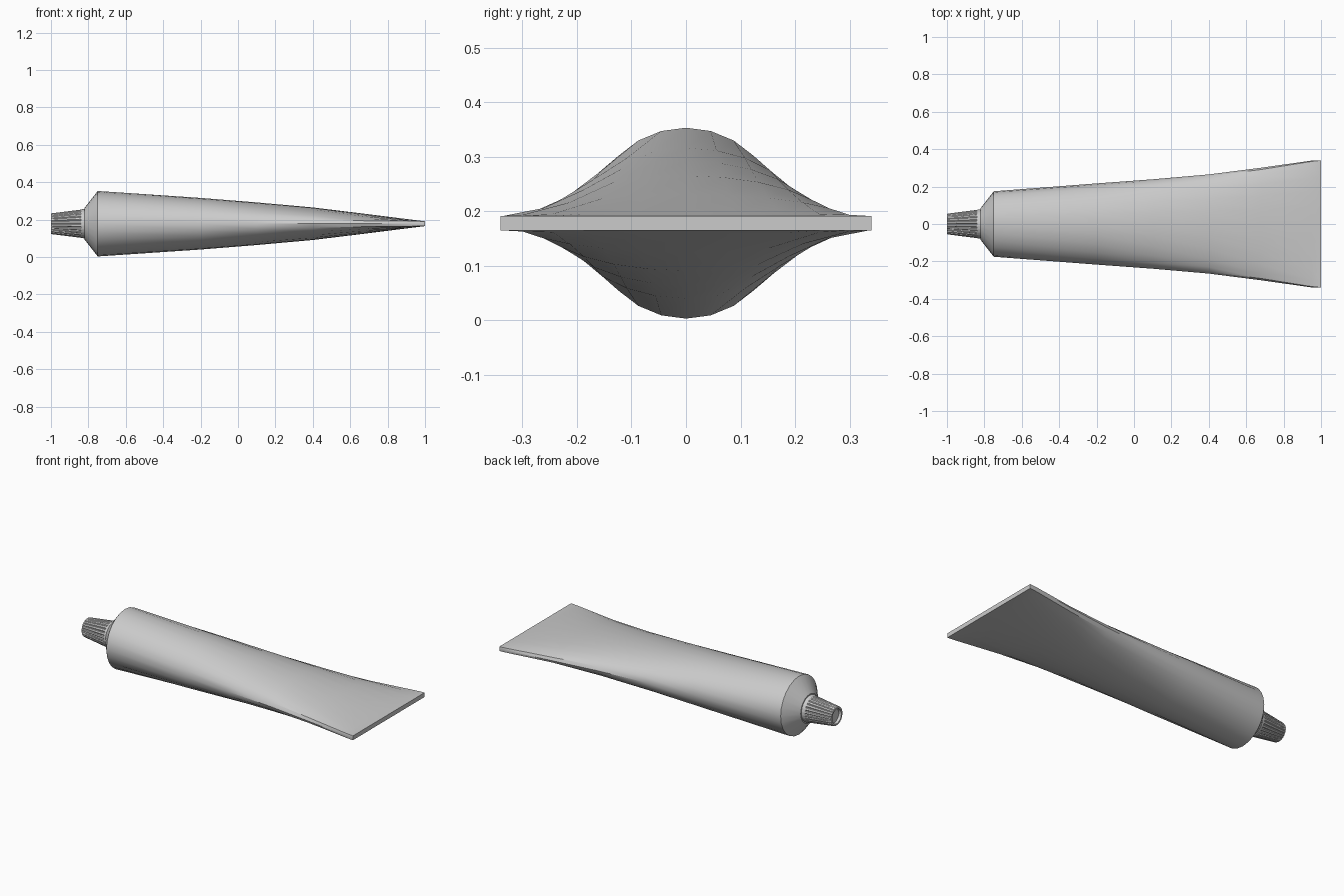
import bpy, bmesh, math

cube = bpy.data.objects.get("Cube")
if cube:
    bpy.data.objects.remove(cube, do_unlink=True)

MID = 0.178    # height of the tube axis
SIDES = 24

grey = bpy.data.materials.new("plain grey")
grey.use_nodes = True
grey.diffuse_color = (0.6, 0.6, 0.6, 1)
grey.node_tree.nodes["Principled BSDF"].inputs["Base Color"].default_value = (0.6, 0.6, 0.6, 1)


def loft(name, rings, angle):
    """Skin a list of equal rings and close both ends."""
    bm = bmesh.new()
    loops = [[bm.verts.new(p) for p in ring] for ring in rings]
    n = len(loops[0])
    for a, b in zip(loops, loops[1:]):
        for i in range(n):
            j = (i + 1) % n
            bm.faces.new((a[i], a[j], b[j], b[i]))
    bm.faces.new(loops[0])
    bm.faces.new(loops[-1])
    bmesh.ops.recalc_face_normals(bm, faces=bm.faces)
    mesh = bpy.data.meshes.new(name)
    bm.to_mesh(mesh)
    bm.free()
    obj = bpy.data.objects.new(name, mesh)
    bpy.context.collection.objects.link(obj)
    mesh.materials.append(grey)
    bpy.ops.object.select_all(action='DESELECT')
    obj.select_set(True)
    bpy.context.view_layer.objects.active = obj
    bpy.ops.object.shade_smooth_by_angle(angle=math.radians(angle))
    return obj


def tube_ring(x, width, height, flat):
    """Ellipse that turns into a rectangle as flat goes from 0 to 1."""
    ring = []
    for i in range(SIDES):
        a = math.tau * i / SIDES
        c, s = math.cos(a), math.sin(a)
        box_c = max(-1, min(1, c / math.cos(math.tau / SIDES)))
        box_s = 0 if abs(s) < 0.01 else math.copysign(1, s)
        ring.append((x, width * (c + (box_c - c) * flat),
                     MID + height * (s + (box_s - s) * flat)))
    return ring


def cap_ring(x, radius, groove):
    """Circle with narrow grooves pressed into it."""
    n = SIDES * 4
    ring = []
    for i in range(n):
        a = math.tau * i / n
        r = radius - (groove if i % 4 == 0 else 0)
        ring.append((x, r * math.cos(a), MID + r * math.sin(a)))
    return ring


# Tube: shoulder, round body, flattened crimped tail
sections = [
    (-0.82, 0.085, 0.085, 0),
    (-0.75, 0.175, 0.175, 0),
    (-0.2, 0.217, 0.138, 0),
    (0.1, 0.239, 0.114, 0),
    (0.4, 0.265, 0.087, 0),
    (0.68, 0.301, 0.053, 0.05),
    (0.95, 0.339, 0.019, 0.6),
    (1.0, 0.34, 0.013, 1),
]
loft("tube_body", [tube_ring(*s) for s in sections], 30)

# Ribbed cap with a shallow hollow in its end
cap = [
    (-0.81, 0.079, 0),
    (-0.835, 0.077, 0),
    (-0.84, 0.0755, 0.004),
    (-0.995, 0.056, 0.004),
    (-1.0, 0.054, 0.002),
    (-1.0, 0.043, 0),
    (-0.985, 0.04, 0),
]
loft("cap", [cap_ring(*c) for c in cap], 30)
